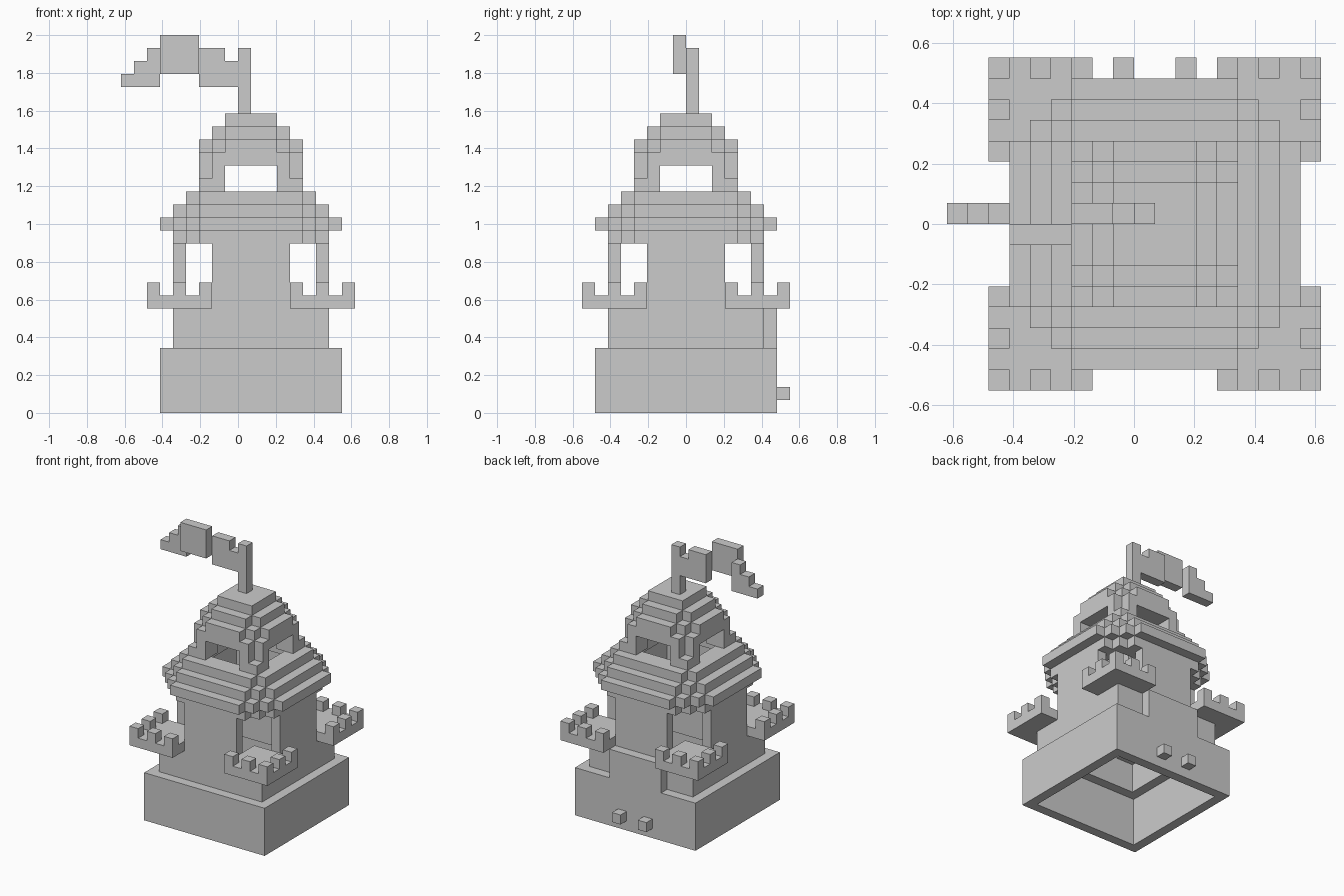
import bpy
import bmesh
from math import radians
from mathutils import Vector

U = 2 / 29          # edge of one block
SHIFT_X = 1         # the tower stands one block off the centre

cube = bpy.data.objects.get("Cube")
if cube:
    bpy.data.objects.remove(cube, do_unlink=True)

AXES = [(1, 0, 0), (-1, 0, 0), (0, 1, 0), (0, -1, 0), (0, 0, 1), (0, 0, -1)]


def box(x0, x1, y0, y1, z0, z1):
    """Set of block cells filling a box."""
    return {(x, y, z) for x in range(x0, x1) for y in range(y0, y1)
            for z in range(z0, z1)}


def slab(a, b, z0, z1):
    """Centred box with half widths a and b."""
    return box(-a, a, -b, b, z0, z1)


def stepped(steps, z0, z1, hole=0):
    """Layer with stair-cut corners: union of crossed rectangles."""
    cells = set()
    for a, b in steps:
        cells |= slab(a, b, z0, z1) | slab(b, a, z0, z1)
    return cells - slab(hole, hole, z0, z1)


def mirror(cells):
    """Copy cells to all four corners."""
    return {(x if sx else -1 - x, y if sy else -1 - y, z)
            for x, y, z in cells for sx in (0, 1) for sy in (0, 1)}


def build(name, cells):
    """Skin the outside of a cell set and merge coplanar faces."""
    bm = bmesh.new()
    for cell in cells:
        centre = Vector(cell) + Vector((0.5 + SHIFT_X, 0.5, 0.5))
        for axis in AXES:
            if tuple(c + a for c, a in zip(cell, axis)) in cells:
                continue
            n = Vector(axis)
            s = Vector((axis[2], axis[0], axis[1]))
            t = n.cross(s)
            corners = [n + s + t, n - s + t, n - s - t, n + s - t]
            face = bm.faces.new([bm.verts.new((centre + c / 2) * U)
                                 for c in corners])
            face.normal_update()
            if face.normal.dot(n) < 0:
                face.normal_flip()
    bmesh.ops.remove_doubles(bm, verts=bm.verts[:], dist=U / 100)
    bmesh.ops.dissolve_limit(bm, angle_limit=radians(1),
                             verts=bm.verts[:], edges=bm.edges[:])
    mesh = bpy.data.meshes.new(name)
    bm.to_mesh(mesh)
    bm.free()
    obj = bpy.data.objects.new(name, mesh)
    bpy.context.collection.objects.link(obj)
    return obj


# Hollow base with two pegs at the back
build("base", slab(7, 7, 0, 5) - slab(6, 6, 0, 5))
build("left_peg", box(1, 2, 7, 8, 1, 2))
build("right_peg", box(-2, -1, 7, 8, 1, 2))

# Tower walls: closed below, open at the corners above
build("lower_wall", slab(6, 6, 5, 8) - slab(5, 5, 5, 8))
build("back_panel", box(-3, 3, 6, 7, 5, 8))
build("upper_wall", (slab(6, 3, 8, 13) | slab(3, 6, 8, 13)) - slab(5, 5, 8, 13))

# Corner balconies with battlements on the two outer edges
balcony = box(3, 8, 3, 8, 8, 9)
for i in (3, 5, 7):
    balcony |= {(i, 7, 9), (7, i, 9)}
build("corner_balconies", mirror(balcony))

# Main roof: overhanging eave, then receding layers
roof = stepped([(6, 4), (5, 5)], 13, 14, 4)
roof |= stepped([(7, 4), (6, 5)], 14, 15, 4)
roof |= stepped([(6, 4), (5, 5)], 15, 16, 4)
roof |= stepped([(5, 4)], 16, 17, 3)
build("main_roof", roof)

# Lookout with a window on each side and its own stepped roof
window_cross = slab(4, 2, 17, 19) | slab(2, 4, 17, 19)
lookout = slab(4, 4, 17, 18) | stepped([(4, 3)], 18, 20)
lookout -= window_cross | slab(2, 2, 19, 20)
build("lookout_walls", lookout)
build("lookout_roof", stepped([(4, 2), (3, 3)], 20, 21)
      | stepped([(3, 2)], 21, 22) | slab(2, 2, 22, 23))

# Flagpole and waving flag
build("flagpole", box(-1, 0, 0, 1, 23, 28))
build("flag_inner", box(-4, -2, 0, 1, 25, 28) | box(-2, -1, 0, 1, 25, 27))
build("flag_middle", box(-7, -4, -1, 0, 26, 29))
tail = set()
for i in range(3):
    tail |= box(-10 + i, -9 + i, 0, 1, 25, 26 + i)
build("flag_tail", tail)
